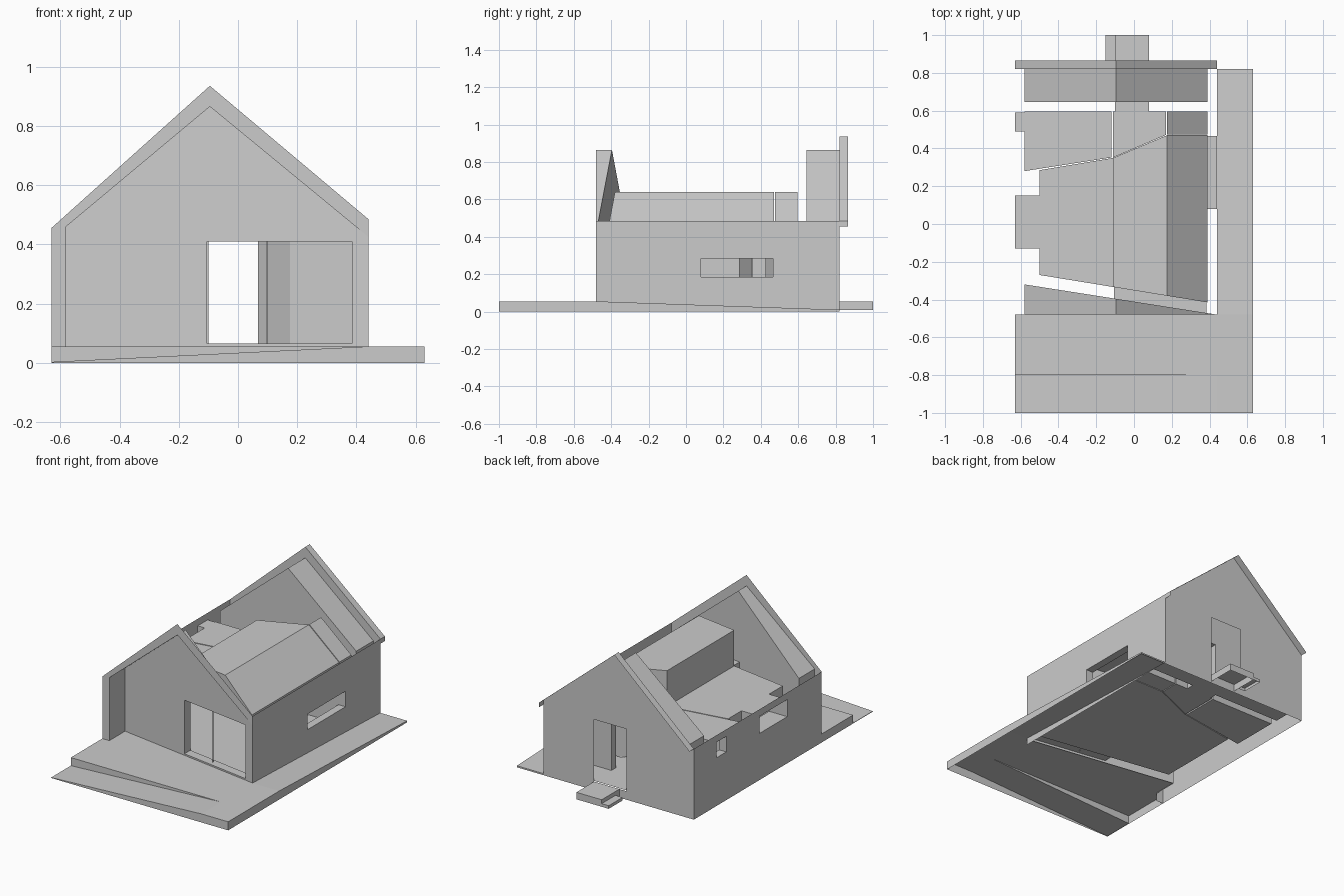
import bpy

if "Cube" in bpy.data.objects:
    bpy.data.objects.remove(bpy.data.objects["Cube"])

grey = bpy.data.materials.new("plain grey")
grey.diffuse_color = (0.6, 0.6, 0.6, 1)
grey.use_nodes = True
grey.node_tree.nodes["Principled BSDF"].inputs["Base Color"].default_value = grey.diffuse_color

FLOOR, LOW, HIGH = 0.06, 0.41, 0.64


def make(name, faces):
    """Object from a list of faces, each a list of points."""
    verts, index, polys = [], {}, []
    for f in faces:
        ids = []
        for p in f:
            k = tuple(round(c, 5) for c in p)
            if k not in index:
                index[k] = len(verts)
                verts.append(k)
            if index[k] not in ids:
                ids.append(index[k])
        if len(ids) > 2:
            polys.append(ids)
    me = bpy.data.meshes.new(name)
    me.from_pydata(verts, [], polys)
    me.materials.append(grey)
    ob = bpy.data.objects.new(name, me)
    bpy.context.collection.objects.link(ob)
    return ob


def wall(a, b, z0, tops, hole_list=(), flip=False):
    """Upright wall from a to b; tops = (coordinate, height) along its main axis."""
    ax = 0 if abs(b[0] - a[0]) > abs(b[1] - a[1]) else 1

    def pt(u, z):
        t = (u - a[ax]) / (b[ax] - a[ax])
        return (a[0] + t * (b[0] - a[0]), a[1] + t * (b[1] - a[1]), z)

    def top(u):
        for (u0, h0), (u1, h1) in zip(tops, tops[1:]):
            if u0 - 1e-6 <= u <= u1 + 1e-6:
                return h0 + (h1 - h0) * (u - u0) / (u1 - u0)
        return tops[-1][1]

    cuts = {a[ax], b[ax]} | {u for u, _ in tops if min(a[ax], b[ax]) < u < max(a[ax], b[ax])}
    for h in hole_list:
        cuts |= {h[0], h[1]}
    cuts = sorted(cuts)
    faces = []
    for u0, u1 in zip(cuts, cuts[1:]):
        m = (u0 + u1) / 2
        levels = [z0]
        for h in hole_list:
            if h[0] < m < h[1]:
                levels += [h[2], h[3]]
        for i in range(0, len(levels), 2):
            last = i + 1 >= len(levels)
            za, zb = (top(u0), top(u1)) if last else (levels[i + 1],) * 2
            if za - levels[i] > 1e-5 or zb - levels[i] > 1e-5:
                f = [pt(u0, levels[i]), pt(u1, levels[i]), pt(u1, zb), pt(u0, za)]
                faces.append(f[::-1] if flip else f)
    return faces


def loft(qa, qb):
    """Side faces joining two matching outlines (window and door reveals)."""
    n = len(qa)
    return [[qa[i], qa[(i + 1) % n], qb[(i + 1) % n], qb[i]] for i in range(n)]


def slab(pts, z0=0.0, sides=None):
    """Top sheet with skirts down to z0 and an open underside."""
    skirts = loft([(p[0], p[1], z0) for p in pts], pts)
    return [list(pts)] + [s for i, s in enumerate(skirts) if sides is None or i in sides]


def flat(pts, z):
    return [(x, y, z) for x, y in pts]


def x_window(name, xa, xb, y0, y1, z0, z1):
    ring = lambda x: [(x, y0, z0), (x, y1, z0), (x, y1, z1), (x, y0, z1)]
    make(name, loft(ring(xa), ring(xb)))


def front_y(x):
    return -0.48 + (0.44 - x) * 0.157


def inner_y(x):
    return -0.415 + (0.39 - x) * 0.163


# terrace with a front ramp and a side ramp
T = 0.055
make("terrace", slab(flat([(-0.63, -0.8), (0.63, -0.8), (0.63, -0.48), (0.44, -0.48),
                           (-0.58, -0.32), (-0.58, -0.48), (-0.63, -0.48)], T), 0, (1, 6)))
make("front_ramp", slab([(-0.63, -1, 0.003), (0.44, -1, T), (0.44, -0.8, T), (-0.63, -0.8, 0.003)], 0, (0, 3)))
make("ramp_kerb", [[(-0.63, -0.8, 0.003), (0.44, -0.8, T), (-0.63, -0.8, T)]])
make("front_corner", slab(flat([(0.44, -1), (0.63, -1), (0.63, -0.8), (0.44, -0.8)], T), 0, (0, 1)))
make("side_ramp", slab([(0.44, -0.48, T), (0.63, -0.48, T), (0.63, 0.82, 0.01), (0.44, 0.82, 0.01)], 0, (1, 2)))
# rear landing and step
make("landing", slab(flat([(-0.1, 0.82), (0.08, 0.82), (0.08, 1), (-0.1, 1)], T), 0.01))
make("landing_step", slab(flat([(-0.15, 0.86), (-0.1, 0.86), (-0.1, 1), (-0.15, 1)], 0.03), 0.01))

# outer side walls with window openings
make("right_wall", wall((0.44, -0.48), (0.44, 0.82), 0.01, [(-0.48, 0.485), (0.82, 0.485)],
                        [(0.08, 0.465, 0.185, 0.285)]))
make("left_wall", wall((-0.63, -0.48), (-0.63, 0.82), 0.0, [(-0.48, 0.455), (0.82, 0.455)],
                       [(-0.13, 0.15, 0.3, LOW), (0.49, 0.59, 0.31, LOW)], True))
x_window("right_window_reveal", 0.39, 0.44, 0.08, 0.465, 0.185, 0.285)
x_window("left_window_reveal", -0.63, -0.5, -0.13, 0.15, 0.3, LOW)
x_window("small_window_reveal", -0.63, -0.58, 0.49, 0.59, 0.31, LOW)

# rear gable with doorway and thin roof edge
outer = [(-0.63, 0.455), (-0.095, 0.935), (0.44, 0.485)]
make("rear_gable", wall((-0.63, 0.82), (0.44, 0.82), 0.0, outer, [(-0.15, 0.08, FLOOR - 0.005, 0.455)], True))
edge = outer + [(0.44, 0.455)]
make("rear_roof_edge", [[(p[0], 0.82, p[1]), (q[0], 0.82, q[1]), (q[0], 0.865, q[1]), (p[0], 0.865, p[1])]
                        for p, q in zip(edge, edge[1:])])

# front gable, set back at a slant under the porch soffit
inner = [(-0.58, 0.46), (-0.095, 0.865), (0.44, 0.425)]
door = (-0.105, 0.385, FLOOR + 0.005, LOW)
make("front_gable", wall((-0.58, front_y(-0.58)), (0.44, -0.48), 0.05, inner, [door]))
make("porch_soffit", [[(p[0], -0.48, p[1]), (q[0], -0.48, q[1]),
                       (q[0], front_y(q[0]), q[1]), (p[0], front_y(p[0]), p[1])]
                      for p, q in zip(inner, inner[1:])])
make("porch_side", wall((-0.58, -0.48), (-0.58, -0.32), 0.05, [(-0.48, 0.46), (-0.32, 0.46)]))
# flat frame around the porch
rim_out, rim_in = [(-0.63, 0.0)] + outer, [(-0.58, 0.0)] + inner
make("front_frame", [[(x, -0.48, z) for x, z in (rim_out[i], rim_in[i], rim_in[i + 1], rim_out[i + 1])]
                     for i in range(3)])
ring = lambda fy: [(door[i], fy(door[i]), door[j]) for i, j in ((0, 2), (1, 2), (1, 3), (0, 3))]
make("front_door_reveal", loft(ring(front_y), ring(inner_y)))
# thin mullion in the front opening
my = front_y(0.097) + 0.03
make("door_mullion", slab(flat([(0.095, my), (0.099, my), (0.099, my + 0.005), (0.095, my + 0.005)], LOW), FLOOR))

# main room: low ceiling, high ceiling and sloped ceiling on the right
L, M, S, R = -0.5, -0.11, 0.175, 0.39
EAVE = 0.455
back = {L: 0.285, M: 0.35, S: 0.47, R: 0.47}
A = {x: (x, inner_y(x)) for x in back}
B = {x: (x, y) for x, y in back.items()}
room = [[(*A[x], FLOOR) for x in (L, R)] + [(*B[x], FLOOR) for x in (R, S, M, L)]]
for x0, x1, h0, h1 in ((L, M, LOW, LOW), (M, S, HIGH, HIGH), (S, R, HIGH, EAVE)):
    room.append([(*A[x0], h0), (*A[x1], h1), (*B[x1], h1), (*B[x0], h0)])
    d0, d1 = max(door[0], x0), min(door[1], x1)
    room += wall(A[x0], A[x1], FLOOR, [(x0, h0), (x1, h1)],
                 [(d0, d1, door[2], LOW)] if d1 > d0 else [])
    room += wall(B[x0], B[x1], FLOOR, [(x0, h0), (x1, h1)],
                 [(M, 0.068, FLOOR, LOW)] if x0 == M else [], True)
room += wall(A[M], B[M], LOW, [(A[M][1], HIGH), (B[M][1], HIGH)], (), True)
room += wall(A[L], B[L], FLOOR, [(A[L][1], LOW), (B[L][1], LOW)], [(-0.13, 0.15, 0.3, LOW)], True)
room += wall(A[R], B[R], FLOOR, [(A[R][1], EAVE), (B[R][1], EAVE)], [(0.08, 0.465, 0.185, 0.285)])
make("main_room", room)


# small rear rooms
def small_room(name, x0, x1, y0, y1, yb, h0, h1, left=(), right=(), rear=(), front=True):
    f = [flat([(x0, y0), (x1, y1), (x1, yb), (x0, yb)], FLOOR),
         [(x0, y0, h0), (x1, y1, h1), (x1, yb, h1), (x0, yb, h0)]]
    f += wall((x0, y0), (x0, yb), FLOOR, [(y0, h0), (yb, h0)], left, True)
    f += wall((x1, y1), (x1, yb), FLOOR, [(y1, h1), (yb, h1)], right)
    f += wall((x0, yb), (x1, yb), FLOOR, [(x0, h0), (x1, h1)], rear, True)
    if front:
        f += wall((x0, y0), (x1, y1), FLOOR, [(x0, h0), (x1, h1)])
    make(name, f)


small_room("rear_left_room", -0.58, -0.12, 0.28, 0.352, 0.595, LOW, LOW, left=[(0.49, 0.59, 0.31, LOW)])
small_room("hall", M, S - 0.005, 0.352, 0.472, 0.595, LOW, LOW, rear=[(-0.1, 0.08, FLOOR, LOW)], front=False)
small_room("rear_right_room", S, R, 0.475, 0.475, 0.595, HIGH, EAVE)

# passage and entrance room under the rear roof
ring = lambda y: [(-0.1, y, FLOOR), (0.08, y, FLOOR), (0.08, y, LOW), (-0.1, y, LOW)]
make("passage", loft(ring(0.595), ring(0.645)))
rear = [(-0.58, 0.46), (-0.095, 0.865), (0.39, 0.46)]
entry = wall((-0.58, 0.645), (0.39, 0.645), FLOOR, rear, [(-0.1, 0.08, FLOOR, LOW)])
entry += [[(p[0], 0.645, p[1]), (q[0], 0.645, q[1]), (q[0], 0.82, q[1]), (p[0], 0.82, p[1])]
          for p, q in zip(rear, rear[1:])]
entry += wall((-0.58, 0.645), (-0.58, 0.82), FLOOR, [(0.645, 0.46), (0.82, 0.46)], (), True)
entry += wall((0.39, 0.645), (0.39, 0.82), FLOOR, [(0.645, 0.46), (0.82, 0.46)])
entry.append(flat([(-0.58, 0.645), (0.39, 0.645), (0.39, 0.82), (-0.58, 0.82)], FLOOR))
make("entrance_room", entry)
